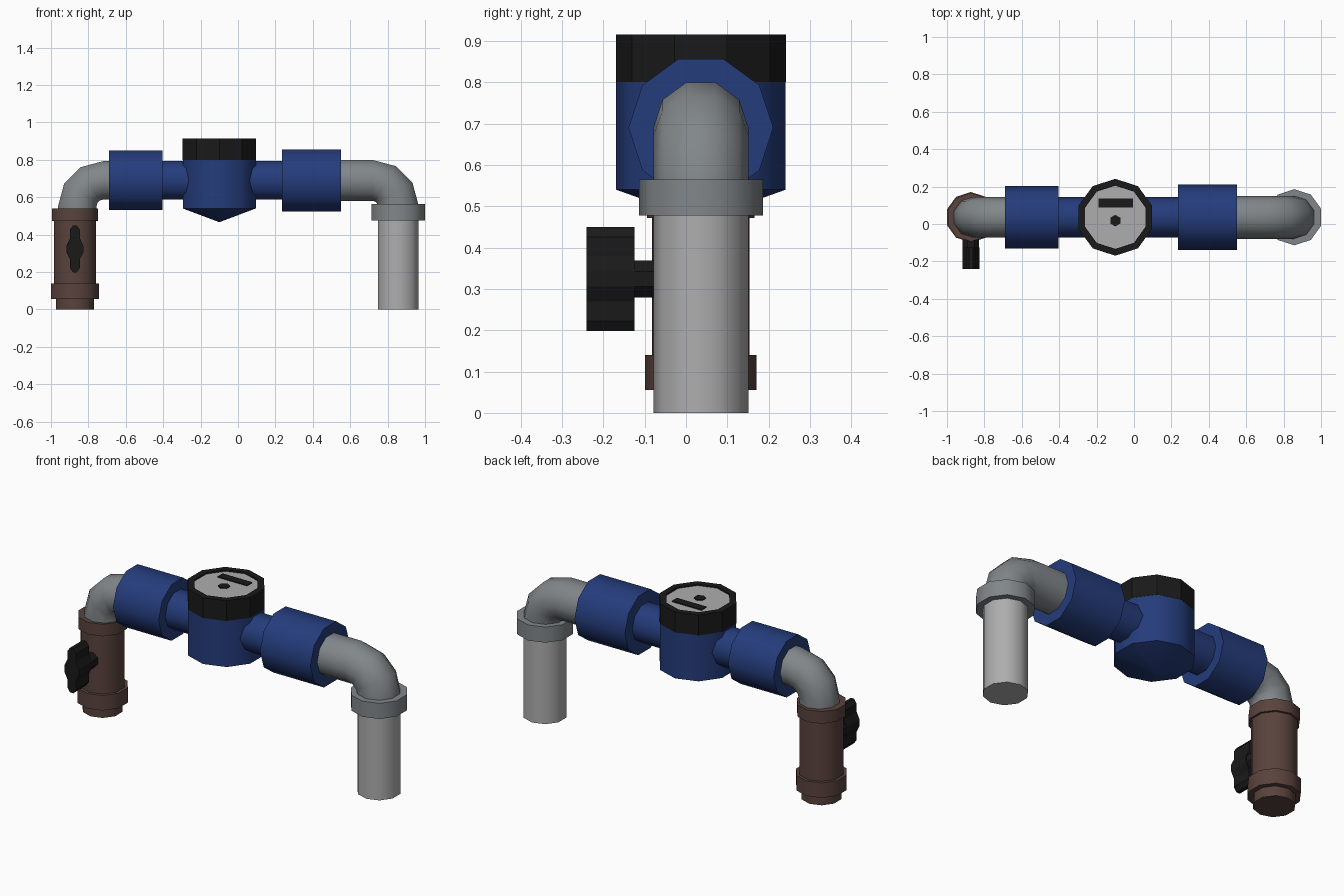
import bpy, bmesh, math

if "Cube" in bpy.data.objects:
    bpy.data.objects.remove(bpy.data.objects["Cube"])

CY, CZ = 0.036, 0.69          # pipe axis: depth and height
SIDES = 10


def material(name, rgb):
    m = bpy.data.materials.new(name)
    m.diffuse_color = (*rgb, 1)
    m.use_nodes = True
    m.node_tree.nodes["Principled BSDF"].inputs["Base Color"].default_value = m.diffuse_color
    return m


BLUE = material("blue_paint", (0.018, 0.045, 0.20))
BLACK = material("black_plastic", (0.01, 0.01, 0.01))
BROWN = material("bronze", (0.10, 0.055, 0.046))
STEEL = material("steel", (0.22, 0.24, 0.25))
LIGHT = material("light_pipe", (0.42, 0.42, 0.42))


def finish(name, bm, mat, smooth=True):
    bmesh.ops.recalc_face_normals(bm, faces=bm.faces)
    me = bpy.data.meshes.new(name)
    bm.to_mesh(me)
    bm.free()
    me.materials.append(mat)
    ob = bpy.data.objects.new(name, me)
    bpy.context.collection.objects.link(ob)
    if smooth:
        bpy.ops.object.select_all(action='DESELECT')
        ob.select_set(True)
        bpy.context.view_layer.objects.active = ob
        bpy.ops.object.shade_smooth_by_angle(angle=math.radians(40))
    return ob


def sweep(name, rings, mat, y=CY, sides=SIDES, smooth=True):
    """Tube through rings (x, z, tangent angle in the xz plane, radius)."""
    bm = bmesh.new()
    loops = []
    for x, z, ang, r in rings:
        vx, vz = -math.sin(ang), math.cos(ang)
        loop = []
        for k in range(sides):
            a = math.tau * k / sides
            s = r * math.sin(a)
            loop.append(bm.verts.new((x + s * vx, y + r * math.cos(a), z + s * vz)))
        loops.append(loop)
    for a, b in zip(loops, loops[1:]):
        for k in range(sides):
            n = (k + 1) % sides
            bm.faces.new((a[k], a[n], b[n], b[k]))
    bm.faces.new(loops[0])
    bm.faces.new(loops[-1])
    return finish(name, bm, mat, smooth)


def upright(name, x, profile, mat, **kw):
    return sweep(name, [(x, z, math.pi / 2, r) for z, r in profile], mat, **kw)


def along_x(name, x0, x1, r, mat):
    return sweep(name, [(x0, CZ, 0, r), (x1, CZ, 0, r)], mat)


def elbow(name, x_start, x_end, z_end, r, mat):
    """Horizontal run followed by a quarter bend downwards."""
    d = 1 if x_end > x_start else -1
    R = 0.137
    cx, cz = x_end - d * R, CZ - R
    rings = [(x_start, CZ, 0, r)]
    for i in range(4):
        t = math.radians(30 * i)
        rings.append((cx + d * R * math.sin(t), cz + R * math.cos(t), -d * t, r))
    rings.append((x_end, z_end, -d * math.pi / 2, r))
    return sweep(name, rings, mat)


def prism(name, outline, x, z, y0, y1, mat):
    """Outline in the xz plane extruded along y."""
    bm = bmesh.new()
    face = bm.faces.new([bm.verts.new((x + px, y0, z + pz)) for px, pz in outline])
    geo = bmesh.ops.extrude_face_region(bm, geom=[face])["geom"]
    bmesh.ops.translate(bm, vec=(0, y1 - y0, 0),
                        verts=[g for g in geo if isinstance(g, bmesh.types.BMVert)])
    return finish(name, bm, mat, False)


# meter body with shallow conical base, and its cap with a recessed dial
MX = -0.10
upright("meter_body", MX, [(0.467, 0.001), (0.54, 0.205), (0.805, 0.205)], BLUE)
upright("meter_cap", MX, [(0.80, 0.2055), (0.915, 0.2055), (0.915, 0.17), (0.905, 0.17)],
        BLACK, smooth=False)
upright("dial_face", MX, [(0.895, 0.169), (0.907, 0.169)], LIGHT, smooth=False)
upright("dial_hub", MX, [(0.90, 0.031), (0.912, 0.031)], BLACK, y=0.018, sides=6, smooth=False)
bm = bmesh.new()
bmesh.ops.create_cube(bm, size=1)
bmesh.ops.scale(bm, vec=(0.185, 0.046, 0.012), verts=bm.verts)
bmesh.ops.translate(bm, vec=(MX + 0.002, 0.112, 0.906), verts=bm.verts)
finish("counter_window", bm, BLACK, False)

# blue inlet and outlet with couplings
along_x("meter_pipe", -0.41, 0.24, 0.108, BLUE)
along_x("left_coupling", -0.69, -0.405, 0.167, BLUE)
along_x("right_coupling", 0.235, 0.55, 0.175, BLUE)

# elbows
elbow("left_elbow", -0.68, -0.859, 0.53, 0.108, STEEL)
elbow("right_elbow", 0.54, 0.857, 0.55, 0.115, STEEL)

# right leg
upright("right_collar", 0.857, [(0.477, 0.15), (0.565, 0.15)], STEEL)
upright("right_leg_pipe", 0.857, [(0, 0.115), (0.50, 0.115)], LIGHT)

# left leg: valve body with stub and two collars
VX = -0.872
upright("valve_body", VX,
        [(0, 0.107), (0.055, 0.107), (0.055, 0.135), (0.14, 0.135), (0.14, 0.118),
         (0.472, 0.118), (0.472, 0.130), (0.54, 0.130)], BROWN)

# valve stem and handle
octagon = [(0.048 * math.cos(math.tau * (k + .5) / 8), 0.048 * math.sin(math.tau * (k + .5) / 8))
           for k in range(8)]
prism("valve_stem", octagon, VX, 0.324, -0.13, -0.05, BLACK)
quarter = [(0.045, 0.018), (0.027, 0.055), (0.027, 0.102), (0.010, 0.126)]
right = [(px, -pz) for px, pz in reversed(quarter)] + quarter
outline = right + [(-px, pz) for px, pz in reversed(right)]
prism("valve_handle", outline, VX, 0.324, -0.241, -0.125, BLACK)
